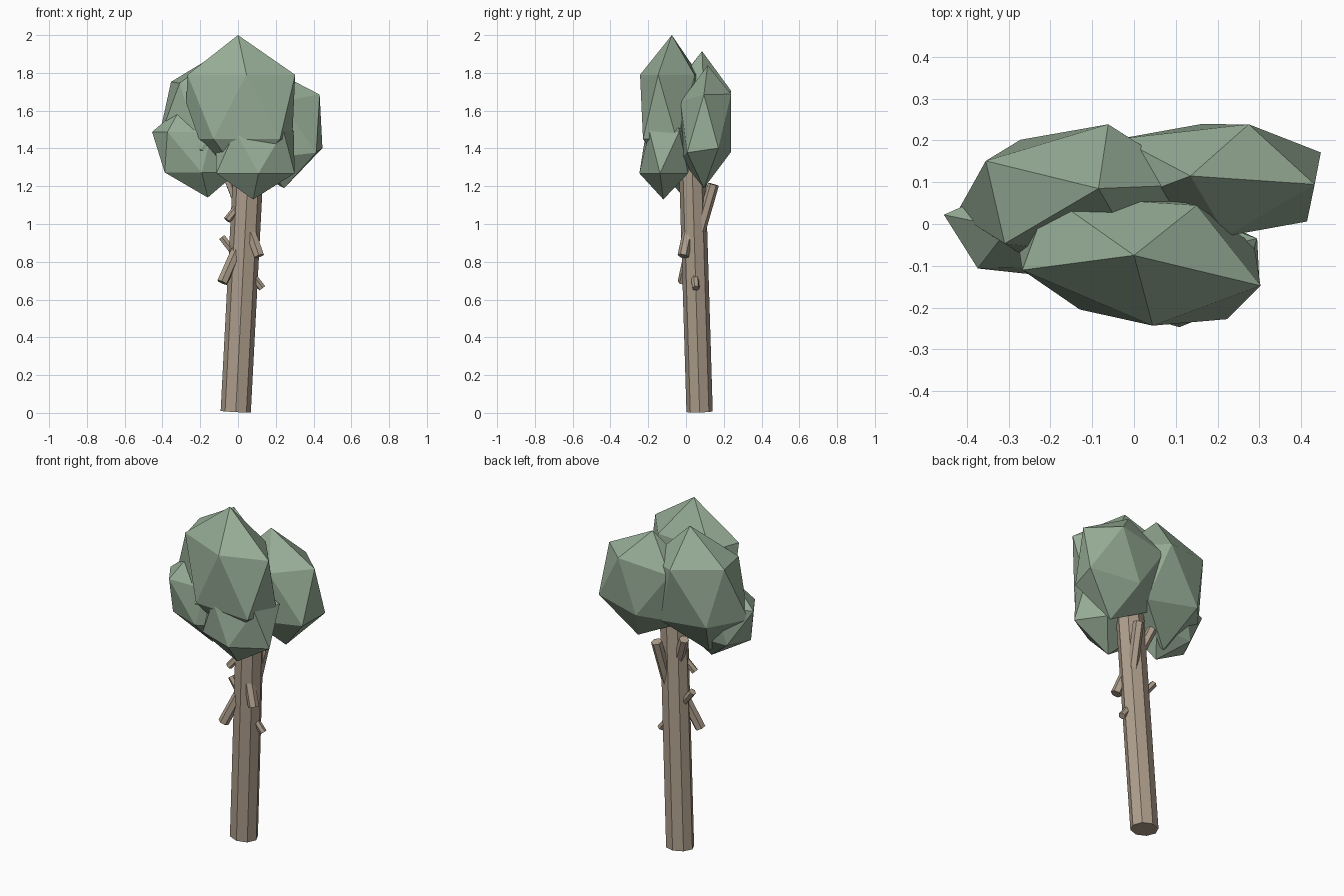
import bpy
import bmesh
from math import radians
from mathutils import Matrix, Vector

cube = bpy.data.objects.get("Cube")
if cube:
    bpy.data.objects.remove(cube)


def material(name, rgb):
    mat = bpy.data.materials.new(name)
    mat.use_nodes = True
    mat.diffuse_color = (*rgb, 1)
    bsdf = next(n for n in mat.node_tree.nodes if n.type == 'BSDF_PRINCIPLED')
    bsdf.inputs["Base Color"].default_value = (*rgb, 1)
    return mat


leaf = material("sage_green", (0.31, 0.42, 0.31))
bark = material("pale_bark", (0.42, 0.34, 0.26))


def finish(name, bm, mat):
    mesh = bpy.data.meshes.new(name)
    bmesh.ops.recalc_face_normals(bm, faces=bm.faces)
    bm.to_mesh(mesh)
    bm.free()
    mesh.materials.append(mat)
    obj = bpy.data.objects.new(name, mesh)
    bpy.context.collection.objects.link(obj)
    return obj


def limb(name, start, end, radius, sides, flatten=1.0):
    """Straight round-ish limb between two points, squashed along y."""
    a, b = Vector(start), Vector(end)
    axis = b - a
    turn = Vector((0, 0, 1)).rotation_difference(axis).to_matrix().to_4x4()
    place = Matrix.Translation((a + b) / 2) @ Matrix.Diagonal((1, flatten, 1, 1)) @ turn
    if flatten != 1.0:
        place = Matrix.Translation((a + b) / 2) @ turn @ Matrix.Diagonal((1, flatten, 1, 1))
    bm = bmesh.new()
    bmesh.ops.create_cone(bm, cap_ends=True, segments=sides, radius1=radius,
                          radius2=radius, depth=axis.length, matrix=place)
    return finish(name, bm, bark)


def leaf_clump(name, centre, spin, x_axis, y_axis, z_axis):
    """Twenty-sided ball, spun about its pole, then stretched along three axes."""
    stretch = Matrix((x_axis, y_axis, z_axis)).transposed().to_4x4()
    bm = bmesh.new()
    bmesh.ops.create_icosphere(bm, subdivisions=1, radius=1)
    # start from a known corner of the upper ring so the spin is exact
    ring = max((v.co for v in bm.verts if 0.3 < v.co.z < 0.6), key=lambda c: c.x)
    start = Vector((1, 0)).angle_signed(Vector((ring.x, ring.y)))
    turn = Matrix.Rotation(radians(spin) + start, 4, 'Z')
    bm.transform(Matrix.Translation(centre) @ stretch @ turn)
    return finish(name, bm, leaf)


# Trunk, leaning slightly
limb("trunk", (-0.012, 0.072, 0.006), (0.058, 0.031, 1.35), 0.08, 8, 0.87)

# Short cut branches: trunk end, outer end, radius
branches = {
    "branch_low_right": ((0.01, 0.03, 0.90), (-0.083, -0.015, 0.69), 0.03),
    "branch_mid_right": ((0.0, 0.05, 0.82), (-0.085, 0.06, 0.93), 0.02),
    "branch_mid_left": ((0.07, 0.01, 0.95), (0.112, -0.015, 0.83), 0.03),
    "branch_low_left": ((0.06, 0.045, 0.75), (0.128, 0.052, 0.66), 0.02),
    "branch_high_back": ((0.07, 0.07, 0.95), (0.09, 0.145, 1.21), 0.03),
    "branch_high_right": ((0.03, 0.03, 1.13), (-0.058, 0.0, 1.02), 0.02),
    "branch_top_right": ((0.02, 0.05, 1.06), (-0.05, 0.09, 1.24), 0.027),
}
for name, (inner, outer, radius) in branches.items():
    limb(name, inner, outer, radius, 6)

# Crown: three large clumps, two small ones below at the front
leaf_clump("crown_front", (0.01, -0.08, 1.62), -18,
           (0.335, -0.022, 0), (-0.044, 0.185, 0), (-0.01, 0.005, 0.38))
leaf_clump("crown_back_left", (0.19, 0.105, 1.515), 66,
           (0.30, 0, 0.03), (0, 0.158, 0.02), (-0.055, 0.01, 0.325))
leaf_clump("crown_back_right", (-0.13, 0.06, 1.55), 80,
           (0.31, 0, -0.05), (0, 0.19, 0), (0.045, 0.025, 0.365))
leaf_clump("crown_low_front", (0.09, -0.10, 1.38), 24,
           (0.245, 0, 0), (0, 0.155, 0), (0.01, 0.02, 0.25))
leaf_clump("crown_low_right", (-0.23, -0.01, 1.38), 20,
           (0.225, 0, 0), (0, 0.13, 0), (-0.07, 0, 0.24))
